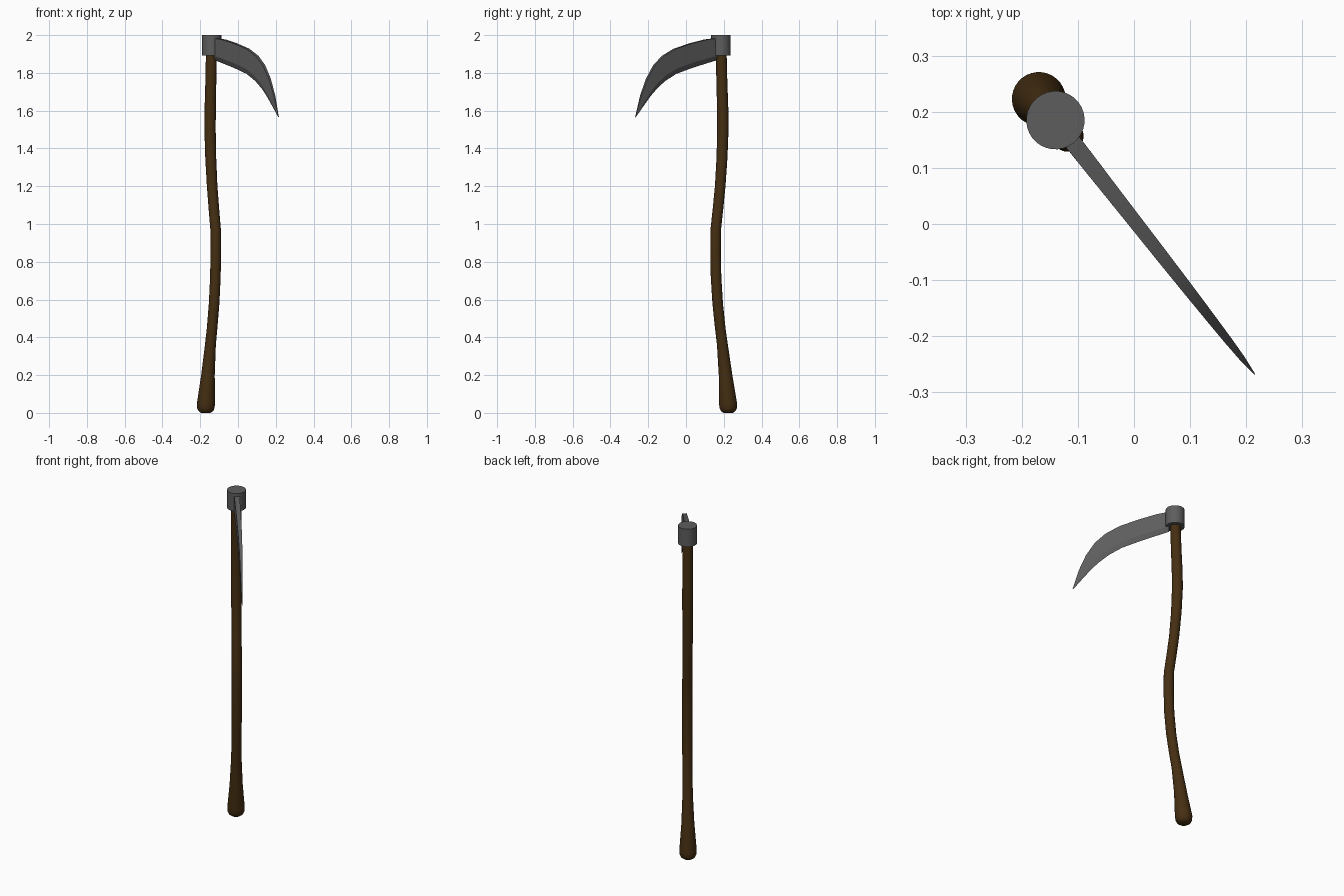
import bpy, bmesh, math
from mathutils import Vector

if "Cube" in bpy.data.objects:
    bpy.data.objects.remove(bpy.data.objects["Cube"])

ORIGIN = Vector((-0.14, 0.185, 0))          # collar axis
ALONG = Vector((0.617, -0.787, 0)).normalized()   # direction the blade points
SIDE = Vector((0.787, 0.617, 0)).normalized()     # across the blade


def material(name, rgb):
    m = bpy.data.materials.new(name)
    m.diffuse_color = (*rgb, 1)
    m.use_nodes = True
    m.node_tree.nodes["Principled BSDF"].inputs["Base Color"].default_value = m.diffuse_color
    return m


def at(s, t, z):
    return ORIGIN + ALONG * s + SIDE * t + Vector((0, 0, z))


def loft(name, rings, mat, angle):
    """Skin a list of equal-length closed rings and cap both ends."""
    bm = bmesh.new()
    loops = [[bm.verts.new(p) for p in ring] for ring in rings]
    n = len(rings[0])
    for a, b in zip(loops, loops[1:]):
        for i in range(n):
            j = (i + 1) % n
            bm.faces.new((a[i], a[j], b[j], b[i]))
    bm.faces.new(loops[0][::-1])
    bm.faces.new(loops[-1])
    bmesh.ops.recalc_face_normals(bm, faces=bm.faces)
    me = bpy.data.meshes.new(name)
    bm.to_mesh(me)
    bm.free()
    ob = bpy.data.objects.new(name, me)
    bpy.context.collection.objects.link(ob)
    me.materials.append(mat)
    bpy.ops.object.select_all(action='DESELECT')
    ob.select_set(True)
    bpy.context.view_layer.objects.active = ob
    bpy.ops.object.shade_smooth_by_angle(angle=math.radians(angle))
    return ob


def circle(s, z, r, n=32):
    return [at(s + r * math.cos(2 * math.pi * i / n),
               r * math.sin(2 * math.pi * i / n), z) for i in range(n)]


wood = material("dark wood", (0.06, 0.028, 0.006))
steel = material("dark steel", (0.11, 0.11, 0.11))

# Curved wooden handle with swollen, rounded foot: (offset, height, radius)
handle = [(-0.049, 0.0, 0.025), (-0.049, 0.01, 0.039), (-0.049, 0.025, 0.046),
          (-0.048, 0.05, 0.048), (-0.031, 0.2, 0.036), (-0.010, 0.36, 0.029),
          (0.005, 0.45, 0.028), (0.022, 0.58, 0.028), (0.033, 0.72, 0.028),
          (0.036, 0.85, 0.028), (0.035, 0.97, 0.028), (0.020, 1.08, 0.028),
          (0.005, 1.2, 0.028), (-0.007, 1.35, 0.029), (-0.013, 1.5, 0.03),
          (-0.012, 1.6, 0.03), (-0.006, 1.76, 0.029), (-0.001, 1.92, 0.029)]
loft("handle", [circle(*h) for h in handle], wood, 40)

# Steel collar on the handle top
loft("collar", [circle(0, z, 0.052) for z in (1.892, 2.0)], steel, 40)

# Blade stations: spine (s, z), cutting edge (s, z), half thickness
blade = [((0.02, 1.985), (0.035, 1.865), 0.0155),
         ((0.10, 1.977), (0.11, 1.847), 0.0145),
         ((0.20, 1.957), (0.19, 1.827), 0.013),
         ((0.31, 1.928), (0.30, 1.795), 0.0115),
         ((0.39, 1.89), (0.375, 1.757), 0.010),
         ((0.45, 1.84), (0.43, 1.717), 0.0085),
         ((0.50, 1.768), (0.475, 1.675), 0.007),
         ((0.54, 1.68), (0.52, 1.625), 0.005),
         ((0.576, 1.568), (0.574, 1.564), 0.001)]


def blade_ring(spine, edge, h):
    bs, bz = (edge[k] + (spine[k] - edge[k]) * 0.22 for k in (0, 1))
    return [at(spine[0], h, spine[1]), at(bs, h, bz), at(*edge[:1], 0, edge[1]),
            at(bs, -h, bz), at(spine[0], -h, spine[1])]


loft("blade", [blade_ring(*b) for b in blade], steel, 20)
